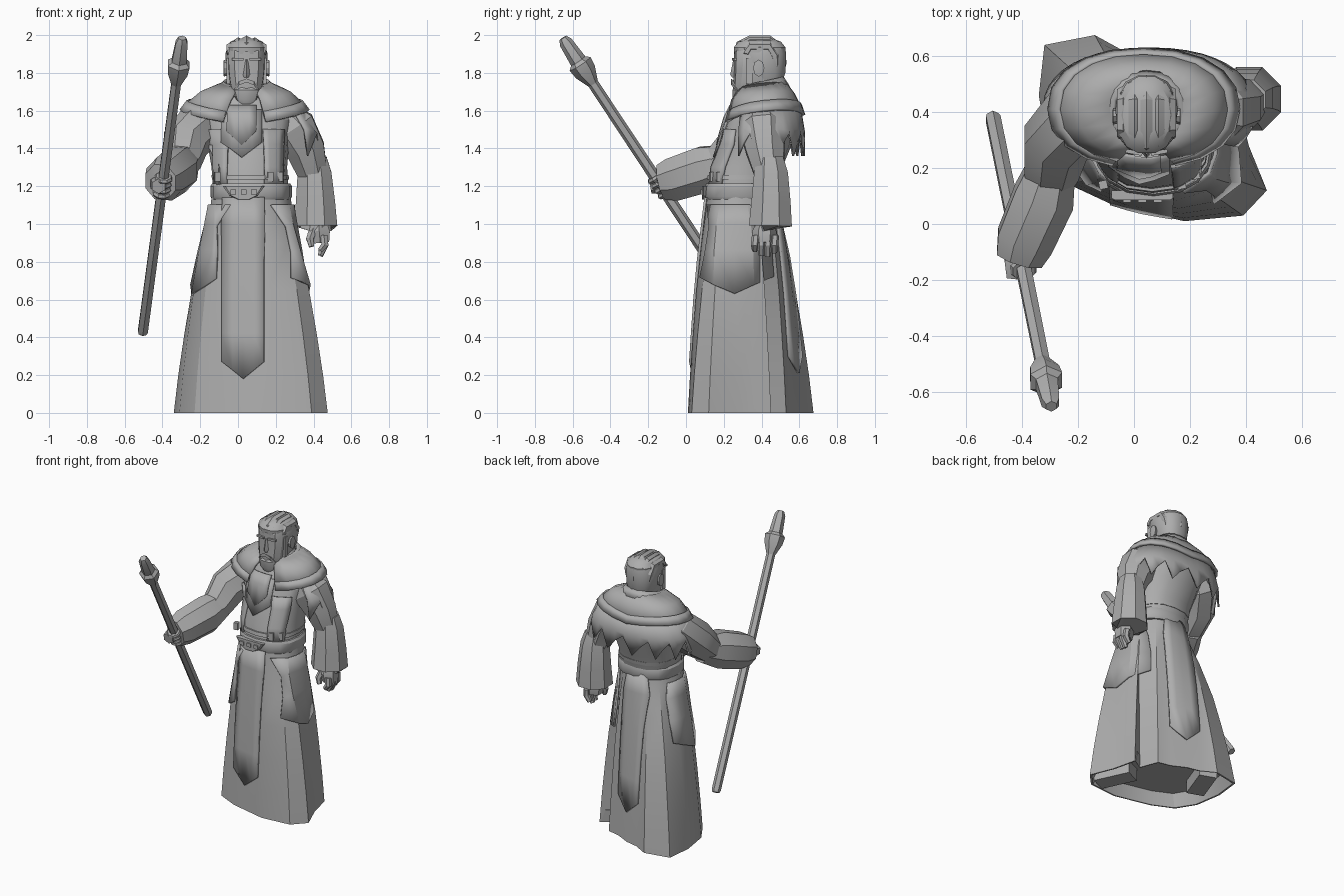
import bpy, bmesh
from math import sin, cos, pi, radians, atan2, copysign
from mathutils import Vector, Matrix
from mathutils.bvhtree import BVHTree

cube = bpy.data.objects.get("Cube")
if cube:
    bpy.data.objects.remove(cube, do_unlink=True)

GREY = (0.42, 0.42, 0.42, 1)
mat = bpy.data.materials.new("plain grey")
mat.use_nodes = True
mat.diffuse_color = GREY
mat.node_tree.nodes["Principled BSDF"].inputs["Base Color"].default_value = GREY
parts = []


def finish(name, bm, thick=0):
    bmesh.ops.recalc_face_normals(bm, faces=bm.faces)
    mesh = bpy.data.meshes.new(name)
    bm.to_mesh(mesh)
    bm.free()
    mesh.materials.append(mat)
    obj = bpy.data.objects.new(name, mesh)
    bpy.context.collection.objects.link(obj)
    if thick:
        mod = obj.modifiers.new("thickness", "SOLIDIFY")
        mod.thickness, mod.offset = thick, 0
    parts.append(obj)
    return obj


def loft(name, rings, closed=True, thick=0):
    """Skin a list of equally long point rows."""
    bm = bmesh.new()
    rows = [[bm.verts.new(p) for p in ring] for ring in rings]
    n = len(rows[0])
    for a, b in zip(rows, rows[1:]):
        for i in range(n if closed else n - 1):
            j = (i + 1) % n
            bm.faces.new((a[i], a[j], b[j], b[i]))
    if closed:
        bm.faces.new(rows[0])
        bm.faces.new(rows[-1])
    return finish(name, bm, thick)


def oval(z, cx, cy, rx, ry, n=16, power=0.85, a0=0, a1=360, tilt=0, rise=0):
    """Rounded oval or arc; tilt lifts its back, rise lifts its sides."""
    count = n if a1 - a0 >= 360 else n - 1
    pts = []
    for i in range(n):
        a = radians(a0 + (a1 - a0) * i / count)
        c, s = cos(a), sin(a)
        pts.append((cx + rx * copysign(abs(c) ** power, c),
                    cy + ry * copysign(abs(s) ** power, s), z + tilt * s + rise * abs(c)))
    return pts


def body(name, specs, **kw):
    return loft(name, [oval(*s, **kw) for s in specs])


def tube(name, path, n=8, deep=1.0):
    """Limb through (point, radius) pairs."""
    pts = [Vector(p) for p, r in path]
    rings = []
    for i, (p, r) in enumerate(path):
        t = (pts[min(i + 1, len(pts) - 1)] - pts[max(i - 1, 0)]).normalized()
        u = Vector((1, 0, 0))
        u = (u - t * u.dot(t)).normalized()
        v = t.cross(u)
        rings.append([pts[i] + (u * cos(a) + v * sin(a) * deep) * r
                      for a in (2 * pi * (k + .5) / n for k in range(n))])
    return loft(name, rings)


def box(name, loc, size, turn=0):
    bm = bmesh.new()
    bmesh.ops.create_cube(bm, size=1, matrix=Matrix.Translation(loc) @
                          Matrix.Rotation(radians(turn), 4, "Z") @ Matrix.Diagonal((*size, 1)))
    return finish(name, bm)


def surface(obj):
    return BVHTree.FromPolygons([v.co.copy() for v in obj.data.vertices],
                                [list(p.vertices) for p in obj.data.polygons])


def panel(name, tree, centre, out, rows, point, lift=0.01, shift=0):
    """Cloth strip laid on a surface; rows of (height, half width), pointed hem."""
    out = Vector(out)
    side = Vector((-out.y, out.x, 0))
    grid = []
    for k, (z, w) in enumerate(rows):
        line = []
        for u in (-1, -.5, 0, .5, 1):
            drop = point * (1 - abs(u)) if k == len(rows) - 1 else 0
            o = Vector((*centre, z - drop)) + side * (u * w + shift)
            hit, normal = tree.ray_cast(o, out)[:2]
            if hit is None:
                hit, normal = tree.find_nearest(o + out * .22)[:2]
            line.append(hit + normal * lift)
        grid.append(line)
    return loft(name, grid, closed=False, thick=0.014)


# Skirt: folded uneven hem flowing up into an oval waist
HEM = [(.41, .28), (.39, .36), (.37, .45), (.29, .4), (.24, .53), (.15, .55), (.05, .6), (-.04, .62),
       (-.14, .675), (-.32, .64), (-.34, .46), (-.31, .27), (-.23, .14), (-.08, .07), (.18, .01),
       (.39, .03), (.475, .12)]


def skirt_ring(z, f, shrink=1):
    ring = []
    for x, y in HEM:
        a = atan2((y - .32) / .33, (x - .065) / .4)
        wx, wy = .07 + .21 * cos(a), .29 + .185 * sin(a)
        px, py = wx + (x - wx) * f, wy + (y - wy) * f
        ring.append((.065 + (px - .065) * shrink, .33 + (py - .33) * shrink, z))
    return ring


skirt = loft("skirt", [skirt_ring(.09, .95, .9), skirt_ring(0, 1, .97), skirt_ring(0, 1),
                       skirt_ring(.2, .89), skirt_ring(.42, .74), skirt_ring(.65, .56),
                       skirt_ring(.9, .29), skirt_ring(1.08, .06), skirt_ring(1.16, 0)])
cloth = surface(skirt)
LONG = [(1.14, .105), (1.0, .11), (.8, .11), (.6, .11), (.42, .11), (.27, .11)]
panel("front_tabard", cloth, (.03, .3), (0, -1, 0), LONG, .09)
panel("back_tabard", cloth, (.05, .3), (0, 1, 0), [(z + .03, w * .9) for z, w in LONG], .09)
HIP = [(1.1, .13), (1.0, .165), (.86, .19), (.72, .2)]
for name, d in (("left", 1), ("right", -1)):
    panel(name + "_hip_flap", cloth, (.07, .29), (d, 0, 0), HIP, .09, .012, -.035 * d)
box("left_boot", (.3, .17, .055), (.12, .25, .11), 25)
box("right_boot", (-.17, .48, .055), (.12, .25, .11), -20)

# Torso, vest and belt
torso = body("torso", [(1.14, .07, .295, .2, .18), (1.3, .06, .32, .2, .19),
                       (1.42, .055, .37, .215, .19), (1.55, .05, .4, .25, .185),
                       (1.66, .05, .41, .17, .14), (1.74, .045, .41, .085, .09)])
chest = surface(torso)
for name, top, low, w, lift in (("vest_front", 1.6, 1.43, .105, .008),
                                ("vest_inset", 1.62, 1.49, .075, .016)):
    panel(name, chest, (.02, .4), (0, -1, 0), [(top, w), ((top + low) / 2, w), (low, w)], .08, lift)
for x in (-.1, .185):
    panel("vest_side", chest, (x, .35), (0, -1, 0), [(1.5, .055), (1.42, .05), (1.3, .045), (1.2, .045)], 0, .006)
body("belt", [(1.13, .07, .295, .208, .188), (1.145, .07, .295, .216, .195),
              (1.2, .07, .295, .216, .195), (1.215, .07, .295, .206, .188)])
body("upper_strap", [(1.235, .066, .305, .204, .194), (1.26, .064, .31, .204, .194)])
loft("belt_buckle", [[(.03 + x * s, y, z) for x, z in
                      ((-.11, 1.2), (.11, 1.2), (.075, 1.15), (.03, 1.13), (-.03, 1.13), (-.075, 1.15))]
                     for s, y in ((1, .12), (1, .092), (.88, .085))])
for x in (-.025, .03, .085):
    box("buckle_stud", (x, .083, 1.17), (.03, .014, .026))
for x in (-.11, .17, .22):
    box("strap_clasp", (x, .14 if x < .2 else .175, 1.25), (.03, .03, .05), 12)

# Mantle with open front, standing collar and ragged underlayer
SPAN = dict(n=19, a0=-73, a1=253, power=.9)
loft("mantle", [oval(1.74, .045, .4, .125, .115, tilt=.02, **SPAN),
                oval(1.665, .04, .405, .235, .165, tilt=.02, rise=.03, **SPAN),
                oval(1.57, .035, .415, .32, .2, tilt=.025, rise=.05, **SPAN)], closed=False, thick=.016)
loft("mantle_border", [oval(1.605, .035, .413, .3, .192, tilt=.025, rise=.045, **SPAN),
                       oval(1.55, .035, .415, .338, .208, tilt=.025, rise=.05, **SPAN)],
     closed=False, thick=.018)
loft("collar", [oval(1.75, .045, .405, .115, .105, tilt=.025, **SPAN),
                oval(1.7, .045, .402, .165, .14, tilt=.025, **SPAN)], closed=False, thick=.018)
RAG = dict(n=28, a0=-35, a1=205, power=.9)
hem = [(x, y, z + (0, .07, .12)[i % 3]) for i, (x, y, z) in
       enumerate(oval(1.36, .055, .41, .375, .215, **RAG))]
loft("ragged_layer", [oval(1.58, .035, .41, .315, .195, tilt=.02, rise=.03, **RAG),
                      oval(1.5, .05, .41, .36, .212, **RAG), hem], closed=False, thick=.012)

# Left arm hanging down
tube("left_upper_arm", [((.22, .4, 1.6), .08), ((.29, .405, 1.51), .13), ((.36, .42, 1.39), .11),
                        ((.395, .44, 1.27), .085)])
tube("left_sleeve", [((.4, .445, 1.35), .075), ((.405, .45, 1.27), .097), ((.41, .45, 1.12), .112),
                     ((.412, .447, .99), .123), ((.412, .447, .98), .09), ((.415, .44, 1.02), .08)])
tube("left_palm", [((.43, .42, 1.02), .04), ((.43, .415, .96), .065), ((.435, .415, .9), .055)], 6)
for i in range(4):
    y, low = .365 + i * .034, (.86, .835, .83, .85)[i]
    tube("left_finger", [((.455, y + .005, .94), .021), ((.46, y, .89), .022),
                         ((.435, y, low), .016)], 6)
tube("left_thumb", [((.4, .39, .97), .026), ((.38, .37, .92), .022), ((.39, .365, .88), .016)], 6)

# Right arm reaching forward
tube("right_upper_arm", [((-.14, .41, 1.6), .08), ((-.2, .39, 1.52), .13), ((-.28, .29, 1.425), .127),
                         ((-.295, .19, 1.335), .105), ((-.31, .12, 1.29), .08)])
tube("right_sleeve", [((-.285, .23, 1.33), .085), ((-.32, .1, 1.29), .117), ((-.39, -.06, 1.238), .11),
                      ((-.41, -.125, 1.222), .09), ((-.41, -.125, 1.222), .06), ((-.39, -.08, 1.225), .05)],
     deep=1.13)
tube("right_palm", [((-.395, -.08, 1.22), .04), ((-.42, -.14, 1.21), .05), ((-.42, -.19, 1.2), .04)], 6)

# Staff with a flared head, and the fingers gripping it
foot, tip = Vector((-.505, .385, .42)), Vector((-.295, -.652, 1.985))


def staff(name, *knots, n=6):
    return tube(name, [(foot.lerp(tip, t), r) for t, r in knots], n)


staff("staff_shaft", (0, .024), (.01, .03), (.5, .03), (.86, .029))
staff("staff_head", (.845, .029), (.885, .06), (.912, .066), (.922, .045), (.985, .036), (1, .022))
for t in (.475, .492, .509, .526):
    staff("right_finger", (t - .007, .042), (t, .05), (t + .007, .042), n=8)

# Head, face and beard
HX = .045
body("head", [(1.66, HX, .32, .055, .06), (1.7, HX, .345, .08, .095), (1.75, HX, .36, .093, .11),
              (1.82, HX, .375, .102, .122), (1.91, HX, .385, .104, .132), (1.95, HX, .39, .09, .11)],
     n=12, power=.7)
body("beard", [(1.635, HX, .285, .035, .03), (1.66, HX, .295, .06, .05),
               (1.71, HX, .305, .075, .062), (1.735, HX, .32, .072, .06)], n=10)
loft("nose", [[(HX - w, .26, z), (HX + w, .26, z), (HX, y, z)]
              for z, w, y in ((1.87, .012, .25), (1.79, .022, .234), (1.775, .02, .245))])
for s in (-1, 1):
    loft("moustache_half", [[(HX, .237, 1.77), (HX, .237, 1.75), (HX, .26, 1.755)],
                            [(HX + s * .04, .24, 1.755), (HX + s * .04, .24, 1.735), (HX + s * .04, .27, 1.74)],
                            [(HX + s * .068, .27, 1.71), (HX + s * .06, .27, 1.7), (HX + s * .06, .29, 1.71)]])
    box("brow", (HX + s * .045, .256, 1.872), (.06, .014, .014), s * 10)
    loft("ear", [[(HX + s * x, .385 + .03 * k * cos(a), 1.825 + .045 * k * sin(a))
                  for a in (pi * i / 4 for i in range(8))] for x, k in ((.095, .8), (.12, 1), (.122, .6))])
    box("sideburn", (HX + s * .095, .335, 1.81), (.02, .035, .14))

# Hair swept back in strands
body("hair_back", [(1.73, HX, .43, .075, .075), (1.8, HX, .42, .105, .108), (1.9, HX, .405, .112, .128),
                   (1.94, HX, .405, .1, .12)], n=14)
body("hair_top", [(1.9, HX, .39, .107, .136), (1.935, HX, .39, .107, .14),
                  (1.965, HX, .39, .085, .115), (1.982, HX, .39, .045, .07)], n=14)
for x in (-.084, -.043, 0, .043, .084):
    d = x * x * 5
    tube("hair_strand", [((HX + x, .275 + d, 1.915), .02), ((HX + x, .285 + d, 1.945 - d), .025),
                         ((HX + x, .34, 1.973 - d), .025), ((HX + x, .44, 1.973 - d), .025),
                         ((HX + x, .505 - d, 1.925 - d), .025), ((HX + x * .9, .51 - d, 1.85), .022),
                         ((HX + x * .75, .49 - d, 1.77), .018)], 6)

# Crisp edges with soft curves
bpy.ops.object.select_all(action="DESELECT")
for obj in parts:
    obj.select_set(True)
bpy.context.view_layer.objects.active = parts[0]
bpy.ops.object.shade_smooth_by_angle(angle=radians(30))
